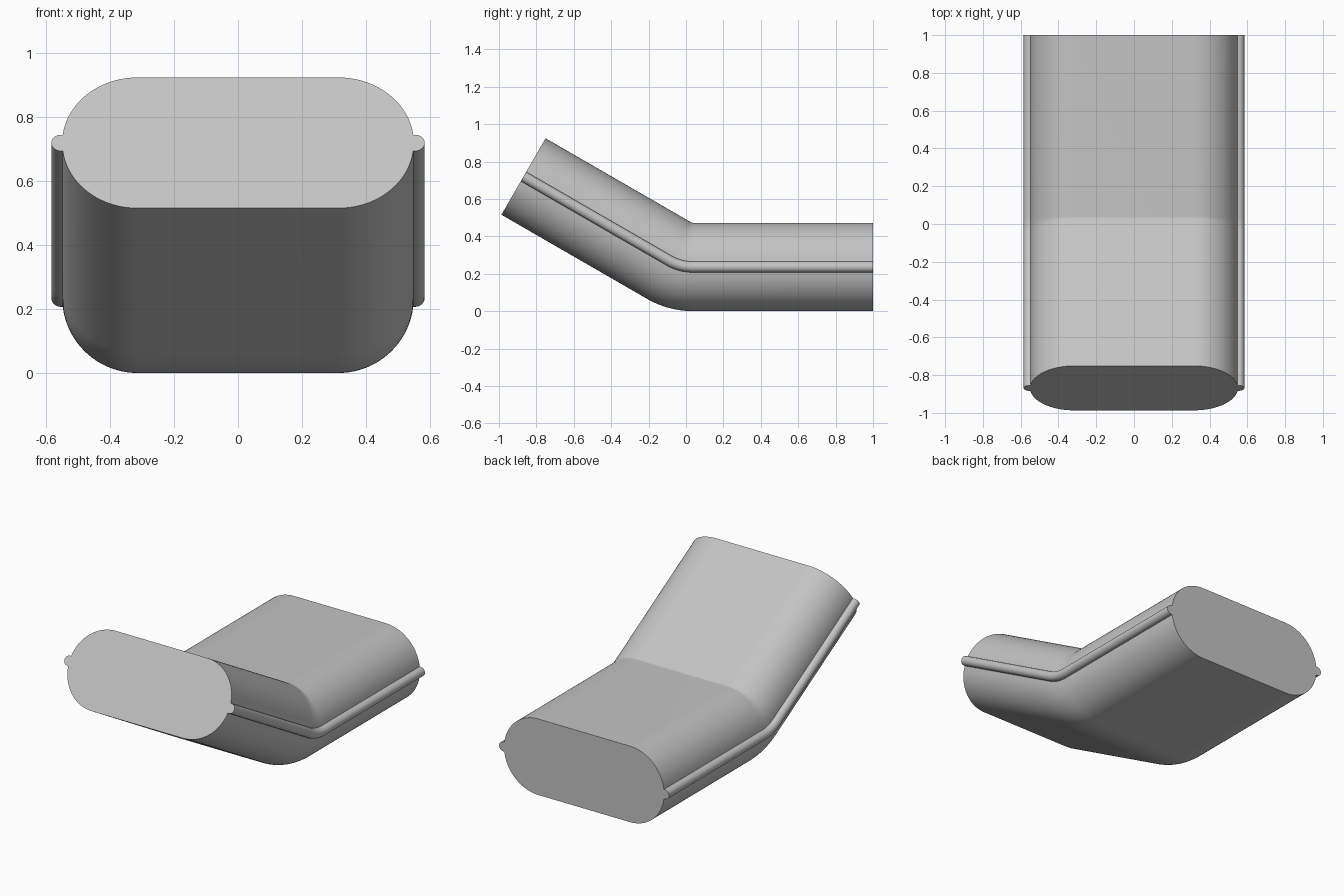
import bpy, bmesh, math
from mathutils import Vector

cube = bpy.data.objects.get("Cube")
if cube:
    bpy.data.objects.remove(cube, do_unlink=True)

HALF = 0.236             # half height of the duct, also its corner radius
FLAT = 0.314             # half width of the flat part
BEAD_X, BEAD_R = 0.555, 0.029
AXIS_Y, AXIS_Z = 0.04, 0.5   # axis of the bend
BEND = math.radians(30)
LEG = 0.897              # length of the raised leg


def arc(cx, r, a0, a1, n):
    return [Vector((cx + r * math.cos(a0 + (a1 - a0) * i / n),
                    r * math.sin(a0 + (a1 - a0) * i / n))) for i in range(n + 1)]


# Cross-section: rounded end with a bead, mirrored to the other side
quarter = math.pi / 2
cut = math.asin(BEAD_R / HALF)
side = (arc(FLAT, HALF, -quarter, -cut, 20)
        + arc(BEAD_X, BEAD_R, -quarter, quarter, 16)
        + arc(FLAT, HALF, cut, quarter, 20))
section = side + [Vector((-p.x, p.y)) for p in reversed(side)]

# Stations along the path: (angle about the bend axis, distance past the bend)
STEPS = 16
stations = [(0, AXIS_Y - 1)]
stations += [(BEND * i / STEPS, 0) for i in range(STEPS + 1)]
stations += [(BEND, LEG)]


def place(p, angle, run):
    radius = AXIS_Z - HALF - p.y
    y = AXIS_Y - radius * math.sin(angle) - run * math.cos(angle)
    z = AXIS_Z - radius * math.cos(angle) + run * math.sin(angle)
    return (p.x, y, z)


# Sweep the section along the stations and close both ends
bm = bmesh.new()
rings = [[bm.verts.new(place(p, *s)) for p in section] for s in stations]
count = len(section)
for a, b in zip(rings, rings[1:]):
    for i in range(count):
        j = (i + 1) % count
        bm.faces.new((a[i], a[j], b[j], b[i]))
bm.faces.new(rings[0])
bm.faces.new(rings[-1])
bmesh.ops.recalc_face_normals(bm, faces=bm.faces)

mesh = bpy.data.meshes.new("bent_duct")
bm.to_mesh(mesh)
bm.free()
duct = bpy.data.objects.new("bent_duct", mesh)
bpy.context.collection.objects.link(duct)

# Plain grey
grey = bpy.data.materials.new("plain grey")
grey.use_nodes = True
colour = (0.55, 0.55, 0.55, 1)
grey.diffuse_color = colour
grey.node_tree.nodes["Principled BSDF"].inputs["Base Color"].default_value = colour
mesh.materials.append(grey)

# Smooth sides, sharp rims and bead seams
bpy.ops.object.select_all(action="DESELECT")
duct.select_set(True)
bpy.context.view_layer.objects.active = duct
bpy.ops.object.shade_smooth_by_angle(angle=math.radians(30))
